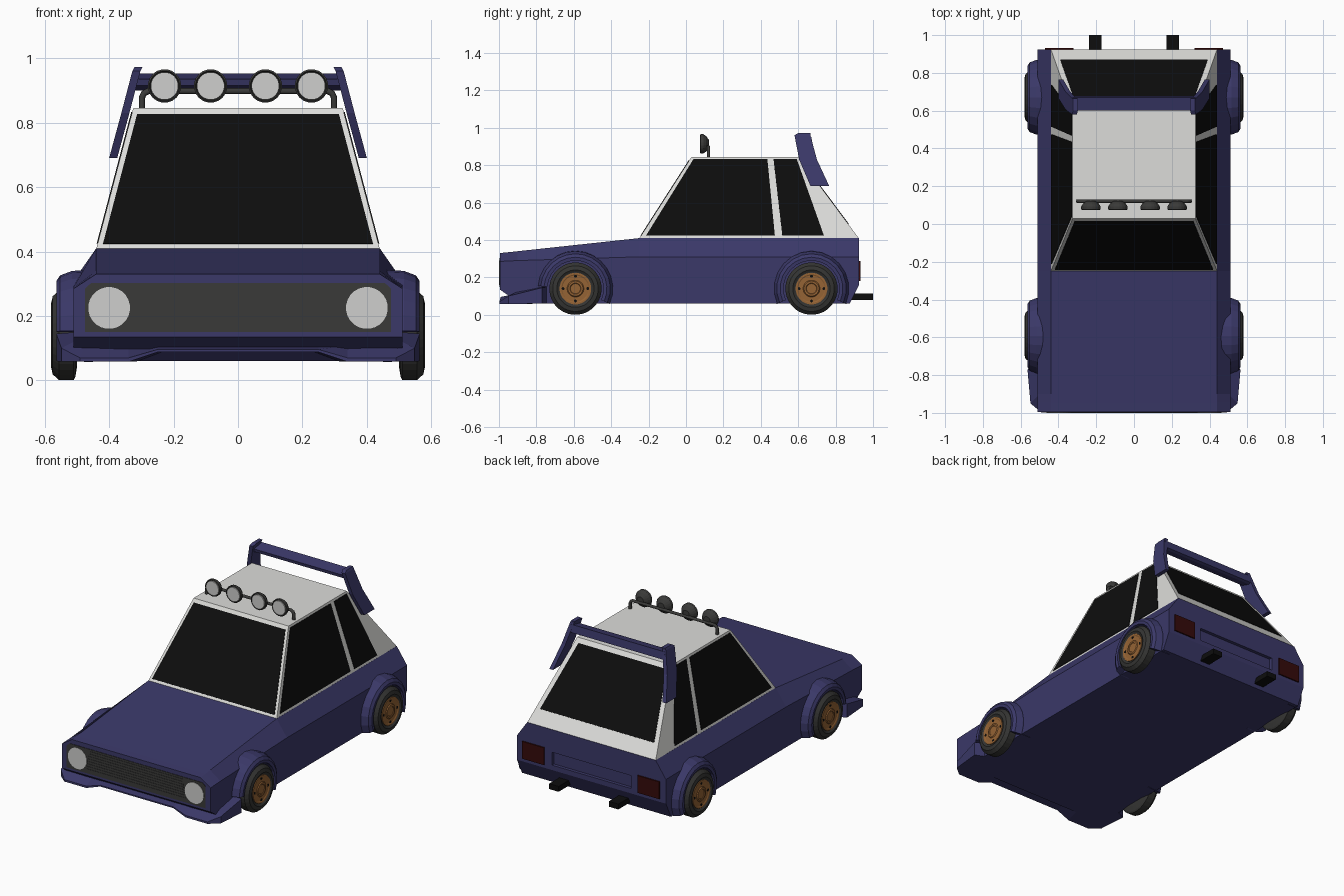
import bpy, bmesh, math
from mathutils import Vector

if "Cube" in bpy.data.objects:
    bpy.data.objects.remove(bpy.data.objects["Cube"])


def material(name, r, g, b):
    m = bpy.data.materials.new(name)
    m.diffuse_color = (r, g, b, 1)
    m.use_nodes = True
    m.node_tree.nodes["Principled BSDF"].inputs["Base Color"].default_value = m.diffuse_color
    return m


BLUE = material("navy paint", .043, .04, .14)
WHITE = material("white paint", .72, .72, .70)
GLASS = material("black glass", .004, .004, .004)
TYRE = material("tyre rubber", .035, .035, .033)
TRIM = material("grey trim", .042, .042, .04)
RIM = material("bronze rim", .30, .125, .035)
LAMP = material("lamp glass", .62, .62, .61)
RED = material("dark red", .035, .003, .003)


def finish(ob, mat, mirror=False):
    bpy.context.collection.objects.link(ob)
    ob.data.materials.append(mat)
    if mirror:
        ob.modifiers.new("mirror", 'MIRROR')
    return ob


def loft(name, loops, mat, mirror=False):
    """Skin equal-length loops and cap both ends."""
    bm = bmesh.new()
    rows = [[bm.verts.new(p) for p in lp] for lp in loops]
    n = len(rows[0])
    for a, b in zip(rows, rows[1:]):
        for i in range(n):
            j = (i + 1) % n
            bm.faces.new((a[i], a[j], b[j], b[i]))
    bm.faces.new(rows[0])
    bm.faces.new(rows[-1][::-1])
    bmesh.ops.recalc_face_normals(bm, faces=bm.faces)
    me = bpy.data.meshes.new(name)
    bm.to_mesh(me)
    bm.free()
    return finish(bpy.data.objects.new(name, me), mat, mirror)


def box(name, x, y, z, mat, mirror=False):
    return loft(name, [[(x[0], v, z[0]), (x[1], v, z[0]), (x[1], v, z[1]), (x[0], v, z[1])]
                       for v in y], mat, mirror)


def plate(name, pts, mat, mirror=False, t=.003):
    """Thin solid lying on a flat outline."""
    p = [Vector(v) for v in pts]
    n = (p[1] - p[0]).cross(p[2] - p[0]).normalized() * t
    return loft(name, [[v - n for v in p], [v + n for v in p]], mat, mirror)


def turned(name, axis, c, profile, mat, n=24, mirror=False):
    """Rings (position along axis, radius) around an x or y axis."""
    loops = []
    for d, r in profile:
        ring = []
        for i in range(n):
            a = 2 * math.pi * (i + .5) / n
            u, v = r * math.cos(a), r * math.sin(a)
            ring.append((d, c[0] + u, c[1] + v) if axis == 'x' else (c[0] + u, d, c[1] + v))
        loops.append(ring)
    return loft(name, loops, mat, mirror)


# lower body: y, top z, shoulder z, bottom z
stations = [(-.995, .33, .285, .135), (-.945, .335, .288, .10), (-.90, .34, .29, .06),
            (-.25, .41, .31, .06), (.875, .41, .31, .06), (.925, .41, .31, .16)]
body = loft("body", [[(.44, y, t), (.51, y, s), (.51, y, b), (-.51, y, b), (-.51, y, s), (-.44, y, t)]
                     for y, t, s, b in stations], BLUE)
# number plate recess at the back
cut = box("recess_cutter", (-.27, .27), (.905, 1), (.19, .27), BLUE)
cut.hide_render = True
cut.hide_set(True)
mod = body.modifiers.new("recess", 'BOOLEAN')
mod.object = cut
mod.solver = 'EXACT'

# cabin
Z0, Z1 = .408, .845


def cab(z):
    """Half width, front y and back y of the cabin at a height."""
    t = (z - Z0) / (Z1 - Z0)
    return .44 - .115 * t, -.25 + .28 * t, .925 - .325 * t


def cab_loop(z):
    x, f, b = cab(z)
    return [(-x, f, z), (x, f, z), (x, b, z), (-x, b, z)]


loft("cabin", [cab_loop(Z0), cab_loop(Z1)], WHITE)


# windows
def cross_window(name, side, lo, hi, gap):
    pts = []
    for z, s in ((lo, -1), (lo, 1), (hi, 1), (hi, -1)):
        c = cab(z)
        pts.append((s * (c[0] - gap), c[side], z))
    plate(name, pts, GLASS)


cross_window("windscreen", 1, .423, .825, .017)
cross_window("rear_window", 2, .484, .82, .03)
for name, outline in (("front_side_window", [(-.213, .424), (.475, .424), (.435, .832), (.04, .832)]),
                      ("rear_side_window", [(.515, .424), (.737, .424), (.592, .832), (.468, .832)])):
    plate(name, [(cab(z)[0], y, z) for y, z in outline], GLASS, True)

# wheels and arches
for end, cy in (("front", -.591), ("rear", .671)):
    c = (cy, .14)
    turned(end + "_tyre", 'x', c, [(.50, .10), (.505, .13), (.51, .14), (.555, .14), (.575, .122),
                                   (.58, .10), (.572, .088)], TYRE, 32, True)
    turned(end + "_rim", 'x', c, [(.56, .085), (.577, .085), (.577, .076), (.574, .07), (.574, .045),
                                  (.579, .04), (.579, .03), (.576, .027)], RIM, 24, True)
    for k in range(4):
        a = k * math.pi / 2
        turned(end + "_rim_hole", 'x', (cy + .066 * math.cos(a), .14 + .066 * math.sin(a)),
               [(.57, .008), (.576, .008)], GLASS, 8, True)
    start, stop = -24, (176 if end == "front" else 204)
    loops = []
    for i in range(15):
        a = math.radians(start + (stop - start) * i / 14)
        loops.append([(x, cy + r * math.cos(a), .14 + r * math.sin(a)) for x, r in
                      ((.45, .203), (.515, .20), (.552, .186), (.564, .168), (.562, .15), (.45, .15))])
    loft(end + "_wheel_arch", loops, BLUE, True)

# front splitter: outer x, y, bottom z, lip z, then inner x, y, z
half = [(.25, -.99, .088, .096, .25, -.92, .108), (.34, -.998, .058, .07, .34, -.92, .11),
        (.49, -.998, .058, .07, .47, -.92, .118), (.548, -.95, .058, .10, .50, -.90, .125),
        (.564, -.77, .06, .145, .50, -.77, .15)]
full = [(-h[0], *h[1:4], -h[4], *h[5:]) for h in half[::-1]] + half
loft("front_splitter", [[(x, y, b), (x, y, t), (u, v, w), (u * .9, v + .05, w), (u * .9, v + .05, .06 if b < .08 else b)]
                        for x, y, b, t, u, v, w in full], BLUE)

# grille and headlights
plate("grille", [(s * x, -.995, z) for s, x, z in
                 ((-1, .475, .15), (1, .475, .15), (1, .475, .285), (1, .455, .303),
                  (-1, .455, .303), (-1, .475, .285))], TRIM)
for k in range(8):
    z = .172 + k * .016
    w = .34 - k * .003
    box("grille_slat", (-w, w), (-1, -.99), (z, z + .007), TRIM)
turned("headlight", 'y', (.40, .225), [(-.99, .065), (-1, .065)], LAMP, 24, True)

# tail lights and exhausts
box("tail_light", (.32, .47), (.91, .933), (.18, .287), RED, True)
box("exhaust", (.172, .237), (.85, 1), (.08, .113), GLASS, True)

# roof lamp bar
cu = bpy.data.curves.new("lamp_bar", 'CURVE')
cu.dimensions = '3D'
cu.bevel_depth = .01
cu.bevel_resolution = 1
sp = cu.splines.new('POLY')
side = [(.298, .84), (.298, .878), (.292, .891), (.278, .898)]
path = [(-x, z) for x, z in side] + side[::-1]
sp.points.add(len(path) - 1)
for p, (x, z) in zip(sp.points, path):
    p.co = (x, .12, z, 1)
finish(bpy.data.objects.new("lamp_bar", cu), TRIM)
for x in (.085, .228):
    turned("roof_lamp_housing", 'y', (x, .914), [(.08, .044), (.075, .047), (.078, .052), (.093, .052),
                                                 (.108, .042), (.122, .022)], TRIM, 20, True)
    turned("roof_lamp_lens", 'y', (x, .914), [(.085, .043), (.074, .043)], LAMP, 20, True)

# rear spoiler: legs as z, front y, back y, outer x
legs = [(.69, .665, .765, .40), (.83, .605, .70, .362), (.96, .58, .665, .328), (.972, .60, .665, .322)]
loft("spoiler_leg", [[(x, f, z), (x, b, z), (x - .025, b, z), (x - .025, f, z)]
                     for z, f, b, x in legs], BLUE, True)
loft("spoiler_wing", [[(x, .605, .915), (x, .60, .935), (x, .67, .952), (x, .677, .905), (x, .66, .90)]
                      for x in (-.325, .325)], BLUE)
